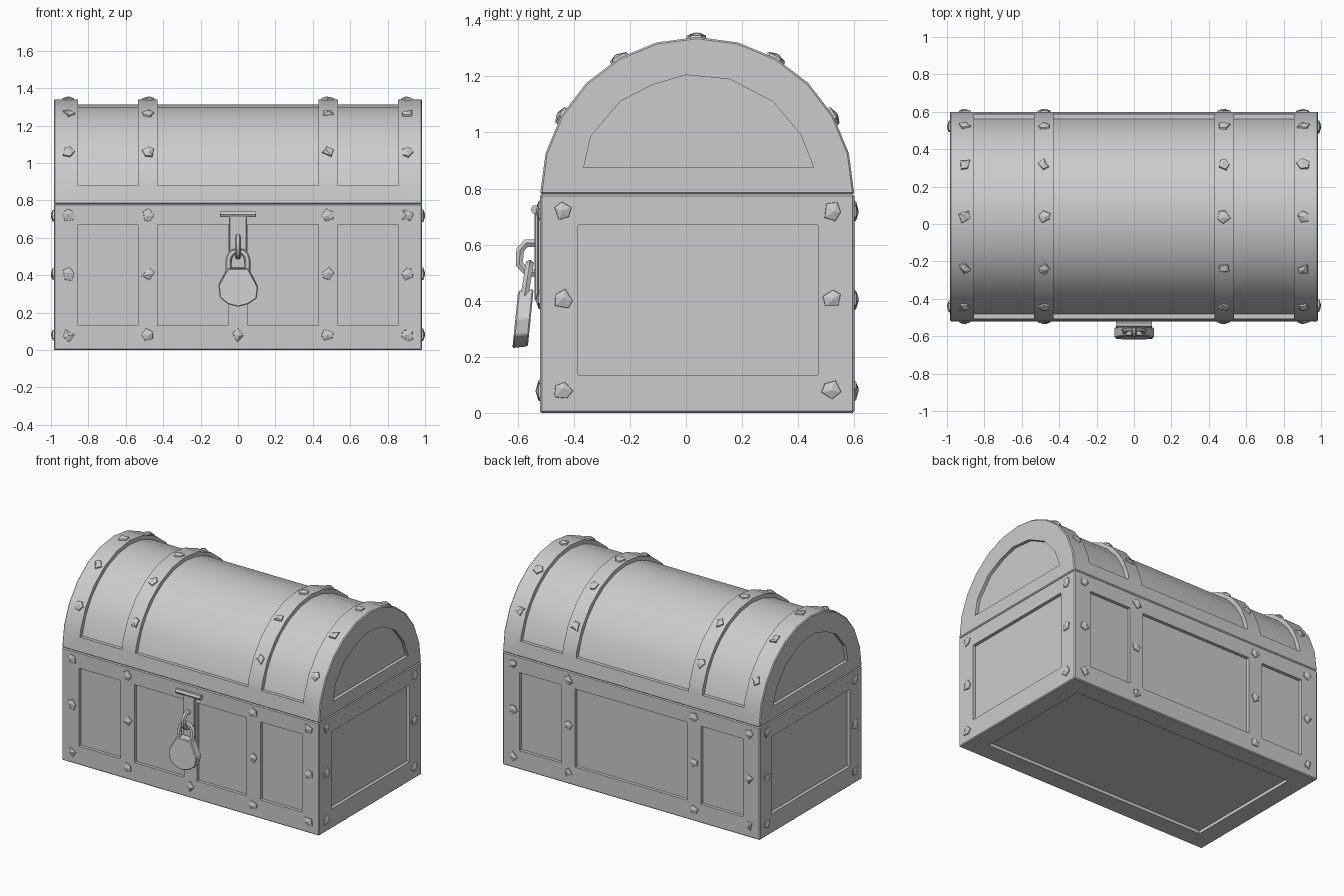
import bpy, bmesh, math, random
from mathutils import Vector, Matrix

if "Cube" in bpy.data.objects:
    bpy.data.objects.remove(bpy.data.objects["Cube"])

random.seed(4)
HX, Y0, Y1, H = 0.985, -0.52, 0.60, 0.78      # chest half length, front, back, body height
YC, R = 0.04, 0.56                            # lid arc centre and radius
DEPTH = 0.022                                 # panel recess


def add_box(bm, lo, hi):
    lo, hi = Vector(lo), Vector(hi)
    size = Matrix.Diagonal((*(hi - lo), 1))
    bmesh.ops.create_cube(bm, size=1, matrix=Matrix.Translation((lo + hi) / 2) @ size)


def add_prism(bm, points, offset):
    face = bm.faces.new([bm.verts.new(p) for p in points])
    ext = bmesh.ops.extrude_face_region(bm, geom=[face], use_keep_orig=True)
    verts = [g for g in ext["geom"] if isinstance(g, bmesh.types.BMVert)]
    bmesh.ops.translate(bm, verts=verts, vec=offset)


def finish(bm, name):
    bmesh.ops.recalc_face_normals(bm, faces=bm.faces[:])
    mesh = bpy.data.meshes.new(name)
    bm.to_mesh(mesh)
    bm.free()
    ob = bpy.data.objects.new(name, mesh)
    bpy.context.collection.objects.link(ob)
    return ob


def activate(ob):
    bpy.ops.object.select_all(action='DESELECT')
    ob.select_set(True)
    bpy.context.view_layer.objects.active = ob


def bevel(ob, width):
    mod = ob.modifiers.new("bevel", 'BEVEL')
    mod.width, mod.segments = width, 1
    mod.limit_method = 'ANGLE'


def carve(ob, cutter):
    mod = ob.modifiers.new("panels", 'BOOLEAN')
    mod.operation, mod.solver, mod.object = 'DIFFERENCE', 'EXACT', cutter
    activate(ob)
    for m in list(ob.modifiers):
        bpy.ops.object.modifier_apply(modifier=m.name)
    bpy.data.objects.remove(cutter)
    bpy.ops.object.shade_smooth_by_angle(angle=math.radians(25))


def arc(x, r, a0, n=12):
    return [Vector((x, YC + r * math.cos(a), H + r * math.sin(a)))
            for a in (a0 + (math.pi - 2 * a0) * i / n for i in range(n + 1))]


# body with recessed panels on every side and underneath
bm = bmesh.new()
add_box(bm, (-HX, Y0, 0), (HX, Y1, H))
body = finish(bm, "body")
bevel(body, 0.006)
spans = [(-0.855, -0.535), (-0.43, 0.43), (0.535, 0.855)]
bm = bmesh.new()
for a, b in [spans[0], (-0.43, -0.05), (0.05, 0.43), spans[2]]:
    add_box(bm, (a, Y0 - 0.1, 0.13), (b, Y0 + DEPTH, 0.67))
for a, b in spans:
    add_box(bm, (a, Y1 - DEPTH, 0.13), (b, Y1 + 0.1, 0.67))
for s in (-1, 1):
    xs = sorted((s * (HX - DEPTH), s * (HX + 0.1)))
    add_box(bm, (xs[0], -0.385, 0.135), (xs[1], 0.47, 0.67))
add_box(bm, (-0.855, -0.385, -0.1), (0.855, 0.47, DEPTH))
carve(body, finish(bm, "body_cutter"))

# domed lid with recessed panels between the bands and on both ends
bm = bmesh.new()
add_prism(bm, arc(-HX, R, 0), (2 * HX, 0, 0))
lid = finish(bm, "lid")
bevel(lid, 0.006)
bm = bmesh.new()
inner = R - 0.028
for a, b in spans:
    profile = arc(a, inner, math.asin(0.1 / inner))
    profile += [Vector((a, YC + y, z)) for y, z in ((-0.8, 0.88), (-0.8, 1.6), (0.8, 1.6), (0.8, 0.88))]
    add_prism(bm, profile, (b - a, 0, 0))
end = [(-0.365, 0.875), (-0.34, 0.985), (-0.235, 1.11), (-0.12, 1.17), (0.0, 1.205),
       (0.155, 1.19), (0.31, 1.11), (0.41, 0.99), (0.455, 0.875)]
for s in (-1, 1):
    add_prism(bm, [(s * (HX - DEPTH), y, z) for y, z in end], (s * 0.1, 0, 0))
carve(lid, finish(bm, "lid_cutter"))

# rough hammered rivets
bm = bmesh.new()


def rivet(pos, normal):
    n = random.choice((4, 5))
    turn = random.uniform(0, 6.28)
    rot = Vector(normal).to_track_quat('Z', 'Y').to_matrix().to_4x4()
    m = Matrix.Translation(pos) @ rot
    spin = [turn + (i + random.uniform(-0.2, 0.2)) * 2 * math.pi / n for i in range(n)]
    radii = [random.uniform(0.031, 0.04) for _ in range(n)]
    rings = [[bm.verts.new(m @ Vector((r * k * math.cos(a), r * k * math.sin(a), h)))
              for a, r in zip(spin, radii)] for k, h in ((1, -0.006), (0.93, 0.006))]
    tip = bm.verts.new(m @ Vector((random.uniform(-0.008, 0.008), random.uniform(-0.008, 0.008), 0.016)))
    bm.faces.new(rings[0][::-1])
    for i in range(n):
        j = (i + 1) % n
        bm.faces.new((rings[0][i], rings[0][j], rings[1][j], rings[1][i]))
        bm.faces.new((rings[1][i], rings[1][j], tip))


columns = (-0.905, -0.48, 0.48, 0.905)
rows = (0.08, 0.405, 0.72)
for z in rows:
    for x in columns:
        rivet((x, Y0, z), (0, -1, 0))
        rivet((x, Y1, z), (0, 1, 0))
    for s in (-1, 1):
        for y in (-0.44, 0.52):
            rivet((s * HX, y, z), (s, 0, 0))
rivet((0, Y0, 0.08), (0, -1, 0))
for x in columns:
    for deg in range(30, 151, 30):
        c, s = math.cos(math.radians(deg)), math.sin(math.radians(deg))
        rivet((x, YC + R * c, H + R * s), (0, c, s))
finish(bm, "rivets")


# rods follow a path with a low-sided round section
def rod(name, points, radius):
    cu = bpy.data.curves.new(name, 'CURVE')
    cu.dimensions, cu.bevel_depth, cu.bevel_resolution = '3D', radius, 1
    cu.use_fill_caps = True
    sp = cu.splines.new('POLY')
    sp.points.add(len(points) - 1)
    for p, co in zip(sp.points, points):
        p.co = (*co, 1)
    ob = bpy.data.objects.new(name, cu)
    bpy.context.collection.objects.link(ob)
    activate(ob)
    bpy.ops.object.convert(target='MESH')
    bpy.ops.object.shade_smooth_by_angle(angle=math.radians(50))


# hasp: hinge pin, strap and staple
rod("hasp_hinge", [(-0.095, -0.537, 0.725), (0.095, -0.537, 0.725)], 0.017)
bm = bmesh.new()
add_box(bm, (-0.045, -0.54, 0.40), (0.045, -0.526, 0.725))
add_box(bm, (-0.028, -0.532, 0.41), (0.028, Y0 + 0.005, 0.69))
bevel(finish(bm, "hasp_strap"), 0.003)
rod("staple", [(0, y, z) for y, z in ((-0.52, 0.605), (-0.57, 0.605), (-0.592, 0.58), (-0.594, 0.53),
                                      (-0.57, 0.505), (-0.52, 0.495))], 0.016)

# hanging padlock: tilted plate and shackle
outline = [(-0.055, 0.435), (-0.105, 0.345), (-0.097, 0.28), (-0.055, 0.245), (0, 0.23),
           (0.055, 0.245), (0.1, 0.275), (0.107, 0.335), (0.055, 0.435)]
bm = bmesh.new()
add_prism(bm, [(x, -0.619 + 0.1 * (z - 0.23), z) for x, z in outline], (0, 0.055, 0.006))
bevel(finish(bm, "padlock_body"), 0.005)
hoop = [(-0.05, 0.41), (-0.05, 0.48)]
hoop += [(-0.05 * math.cos(a), 0.48 + 0.05 * math.sin(a)) for a in (math.pi * i / 6 for i in range(1, 6))]
hoop += [(0.05, 0.48), (0.05, 0.41)]
rod("padlock_shackle", [(x, -0.577 + 0.16 * (z - 0.41), z) for x, z in hoop], 0.016)
